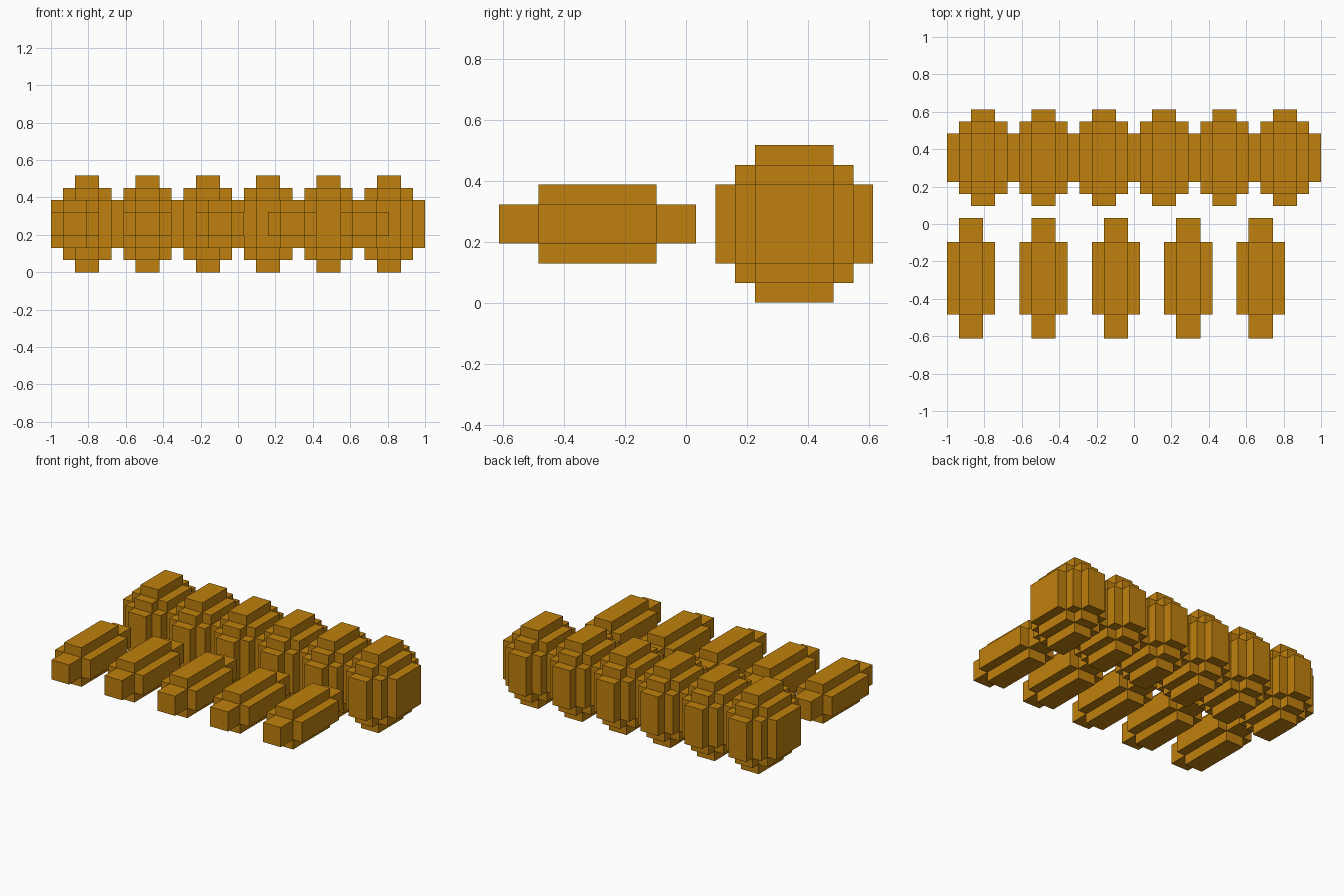
import bpy
import bmesh
import math
from mathutils import Vector

cube = bpy.data.objects.get("Cube")
if cube:
    bpy.data.objects.remove(cube, do_unlink=True)

U = 2 / 31  # edge of one block

amber = bpy.data.materials.new("amber")
amber.use_nodes = True
COLOUR = (0.52, 0.216, 0.004, 1)
amber.diffuse_color = COLOUR
amber.node_tree.nodes["Principled BSDF"].inputs["Base Color"].default_value = COLOUR


def ellipsoid_cells(radii, offset=0):
    """Unit cells whose centres lie inside an ellipsoid, shifted along x."""
    rx, ry, rz = radii
    return {(i + offset, j, k)
            for i in range(-rx, rx) for j in range(-ry, ry) for k in range(-rz, rz)
            if ((i + .5) / rx) ** 2 + ((j + .5) / ry) ** 2 + ((k + .5) / rz) ** 2 <= 1}


def block_object(name, cells, location):
    """Skin a set of cells with outer faces only, then merge the flat areas."""
    bm = bmesh.new()
    for cell in cells:
        centre = Vector(cell) + Vector((.5, .5, .5))
        for axis in range(3):
            for sign in (-1, 1):
                n = Vector((0, 0, 0))
                n[axis] = sign
                if tuple(cell[a] + int(n[a]) for a in range(3)) in cells:
                    continue
                s = Vector((0, 0, 0))
                s[(axis + 1) % 3] = 1
                t = n.cross(s)
                corners = [centre + (n + s * a + t * b) / 2
                           for a, b in ((-1, -1), (1, -1), (1, 1), (-1, 1))]
                bm.faces.new([bm.verts.new(c * U) for c in corners])
    bmesh.ops.remove_doubles(bm, verts=bm.verts[:], dist=U * 0.01)
    bmesh.ops.dissolve_limit(bm, angle_limit=math.radians(1),
                             verts=bm.verts[:], edges=bm.edges[:])
    mesh = bpy.data.meshes.new(name)
    bm.to_mesh(mesh)
    bm.free()
    mesh.materials.append(amber)
    obj = bpy.data.objects.new(name, mesh)
    obj.location = Vector(location) * U
    bpy.context.collection.objects.link(obj)
    return obj


# Back row: six round clumps, each sharing one layer of blocks with the next
row = set()
for n in range(6):
    row |= ellipsoid_cells((3, 4, 4), n * 5)
block_object("round_clump_row", row, (-12.5, 5.5, 4))

# Front row: five separate long pods
for n in range(5):
    block_object(f"long_pod_{n + 1}", ellipsoid_cells((2, 5, 2)),
                 (-13.5 + n * 6, -4.5, 4))
